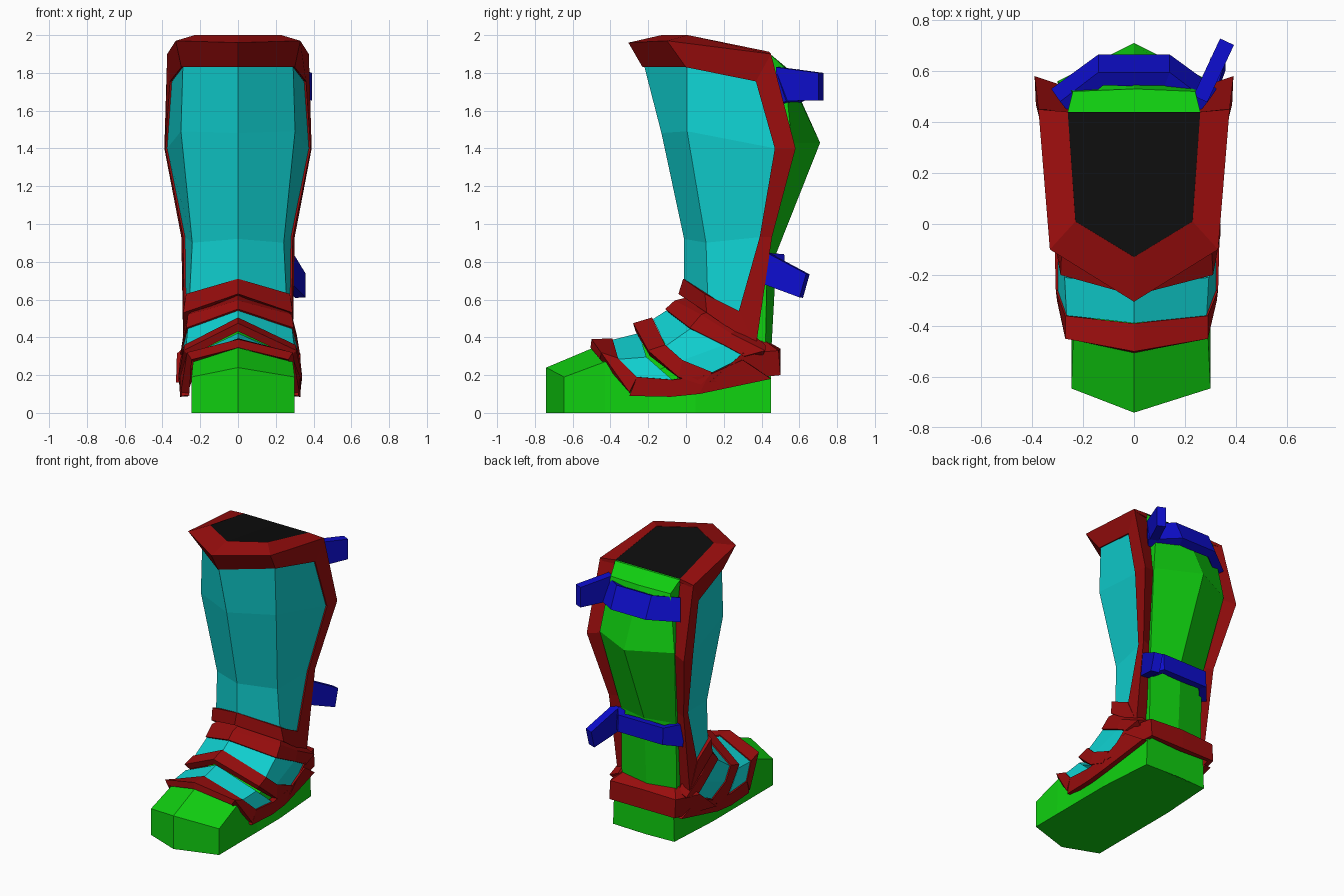
import bpy, bmesh
from mathutils import Vector


def material(name, rgb):
    m = bpy.data.materials.new(name)
    m.diffuse_color = (*rgb, 1)
    return m


GREEN = material("green", (0.005, 0.62, 0.005))
RED = material("red", (0.32, 0.004, 0.004))
CYAN = material("cyan", (0.005, 0.65, 0.65))
BLUE = material("blue", (0.004, 0.004, 0.6))
BLACK = material("black", (0.004, 0.004, 0.004))


def part(name, rows, mat, thick=0.0, inset=0.0, left=1.0, mirror=True, solid=False):
    """Grid of points (centre line to side), mirrored in x, as plate or closed solid."""
    bm = bmesh.new()
    for side in ((1, -left) if mirror else (1,)):
        grid = [[bm.verts.new((x * side, y, z)) for x, y, z in r] for r in rows]
        for r0, r1 in zip(grid, grid[1:]):
            for i in range(len(r0) - 1):
                quad = [r0[i], r0[i + 1], r1[i + 1], r1[i]]
                bm.faces.new(quad if side > 0 else quad[::-1])
    bmesh.ops.remove_doubles(bm, verts=bm.verts, dist=0.0005)
    if solid:
        rim = [e for e in bm.edges if e.is_boundary]
        bmesh.ops.holes_fill(bm, edges=rim, sides=0)
        bmesh.ops.recalc_face_normals(bm, faces=bm.faces)
    else:
        # plates face away from the leg axis
        bm.normal_update()
        core = Vector((0, 0.15, min(v.co.z for v in bm.verts) - 0.05))
        out = sum(f.normal.dot(f.calc_center_median() - core) * f.calc_area() for f in bm.faces)
        if out < 0:
            bmesh.ops.reverse_faces(bm, faces=bm.faces)
        bm.normal_update()
        for v, n in [(v, v.normal.copy()) for v in bm.verts]:
            v.co -= n * inset
    me = bpy.data.meshes.new(name)
    bm.to_mesh(me)
    bm.free()
    me.materials.append(mat)
    ob = bpy.data.objects.new(name, me)
    bpy.context.collection.objects.link(ob)
    if thick:
        s = ob.modifiers.new("thickness", "SOLIDIFY")
        s.thickness = thick
        s.offset = -1
    return ob


# Inner boot: foot (pointed nose first) and leg
tip, tip_low = (0, -.74, .24), (0, -.74, 0)
part("foot", [
    [tip, tip, tip_low, tip_low],
    [tip, (.3, -.645, .19), (.3, -.645, 0), tip_low],
    [(0, -.49, .345), (.29, -.43, .27), (.3, -.43, 0), (0, -.43, 0)],
    [(0, -.25, .36), (.26, -.2, .2), (.3, -.2, 0), (0, -.2, 0)],
    [(0, -.05, .45), (.26, .05, .32), (.3, .05, 0), (0, .05, 0)],
    [(0, .45, .3), (.26, .45, .28), (.27, .45, 0), (0, .46, 0)],
], GREEN, left=.82, solid=True)

part("leg", [
    [(0, -.1, 1.9), (.22, .03, 1.9), (.26, .44, 1.905), (0, .44, 1.905)],
    [(0, -.1, 1.83), (.22, .03, 1.83), (.24, .52, 1.83), (0, .53, 1.83)],
    [(0, -.06, 1.43), (.24, .05, 1.43), (.3, .56, 1.43), (0, .71, 1.43)],
    [(0, .12, .85), (.19, .2, .85), (.22, .43, .85), (0, .48, .85)],
    [(0, .12, .3), (.19, .2, .3), (.22, .42, .3), (0, .45, .3)],
], GREEN, solid=True)

part("boot_opening", [
    [(0, -.13, 1.998), (.23, .01, 1.998)],
    [(0, .44, 1.912), (.26, .44, 1.912)],
], BLACK)

# Shin guard
shin_top = [(0, -.23, 1.83), (.3, 0, 1.83), (.36, .37, 1.755)]
shin_low = [(0, -.02, .7), (.265, .11, .62), (.285, .28, .54)]
part("shin_panel", [
    shin_top,
    [(0, -.14, 1.48), (.31, 0, 1.49), (.385, .47, 1.4)],
    [(0, -.02, .92), (.25, .1, .9), (.29, .39, .93)],
    shin_low,
], CYAN, thick=.03, inset=.01)

part("shin_top_rim", [
    [(0, -.13, 2), (.23, .01, 2), (.26, .44, 1.912)],
    [(0, -.305, 1.96), (.33, -.1, 1.97), (.375, .45, 1.9)],
    shin_top,
], RED, thick=.03)

part("shin_side_trim", [
    [(.36, .37, 1.755), (.375, .45, 1.9), (.25, .42, 1.9)],
    [(.385, .47, 1.4), (.39, .58, 1.4), (.27, .54, 1.42)],
    [(.29, .39, .93), (.3, .455, .93), (.19, .41, .93)],
    [(.285, .28, .54), (.29, .37, .35), (.19, .37, .36)],
], RED, thick=.03)

part("shin_lower_band", [
    [(0, -.015, .71), (.275, .1, .63), (.29, .28, .54)],
    [(0, -.04, .63), (.29, .11, .53), (.29, .37, .35)],
], RED, thick=.06)

# Ankle plate: edge lines from top to toe
ankle = [
    [(0, .08, .63), (.23, .17, .56), (.24, .3, .46), (.25, .42, .36)],
    [(0, -.06, .595), (.285, .08, .52), (.31, .24, .42), (.32, .42, .33)],
    [(0, -.11, .55), (.295, .02, .45), (.32, .2, .36), (.33, .31, .3)],
    [(0, -.18, .505), (.305, -.11, .36), (.33, -.02, .28), (.335, .14, .215)],
    [(0, -.28, .475), (.31, -.2, .33), (.34, -.04, .19), (.335, .08, .15)],
]
# Toe plate
toe = [
    [(0, -.25, .43), (.3, -.21, .3), (.33, -.07, .175)],
    [(0, -.39, .395), (.29, -.36, .29), (.33, -.26, .19)],
    [(0, -.5, .39), (.29, -.45, .32), (.325, -.3, .11)],
]
L = .93
part("ankle_panel", ankle[2:4], CYAN, thick=.03, inset=.01, left=L)
part("ankle_upper_trim", ankle[:3], RED, thick=.04, left=L)
part("ankle_lower_trim", ankle[3:], RED, thick=.045, left=L)
part("toe_panel", toe[:2], CYAN, thick=.02, inset=.008, left=L)
part("toe_trim", toe[1:], RED, thick=.045, left=L)

# Trim along the sole edge and around the heel
part("foot_side_trim", [
    [(.33, -.26, .19), (.335, -.07, .175), (.335, .12, .2), (.33, .3, .28)],
    [(.32, -.3, .09), (.33, -.08, .085), (.33, .07, .1), (.30, .45, .18)],
], RED, thick=.04, left=L)

part("heel_cuff", [
    [(0, .43, .38), (.21, .42, .38), (.25, .33, .38)],
    [(0, .5, .34), (.265, .49, .33), (.33, .3, .315)],
    [(0, .5, .2), (.265, .5, .2), (.335, .12, .16)],
], RED, thick=.04, left=.98)

# Straps with loose tails on the right
part("upper_strap", [
    [(0, .595, 1.82), (.14, .595, 1.82), (.29, .48, 1.8)],
    [(0, .665, 1.67), (.14, .665, 1.67), (.325, .53, 1.65)],
], BLUE, thick=.06)
part("lower_strap", [
    [(0, .52, .84), (.18, .52, .84), (.27, .4, .85)],
    [(0, .525, .72), (.18, .525, .72), (.27, .42, .69)],
], BLUE, thick=.05)

for name, rows in (
    ("upper_strap_tail", [[(.26, .49, 1.83), (.365, .715, 1.8)],
                          [(.26, .49, 1.65), (.365, .715, 1.655)]]),
    ("lower_strap_tail", [[(.26, .43, .85), (.33, .645, .735)],
                          [(.26, .42, .68), (.33, .61, .61)]]),
):
    tail = part(name, rows, BLUE, thick=.06, mirror=False)
    tail.modifiers["thickness"].offset = 0
